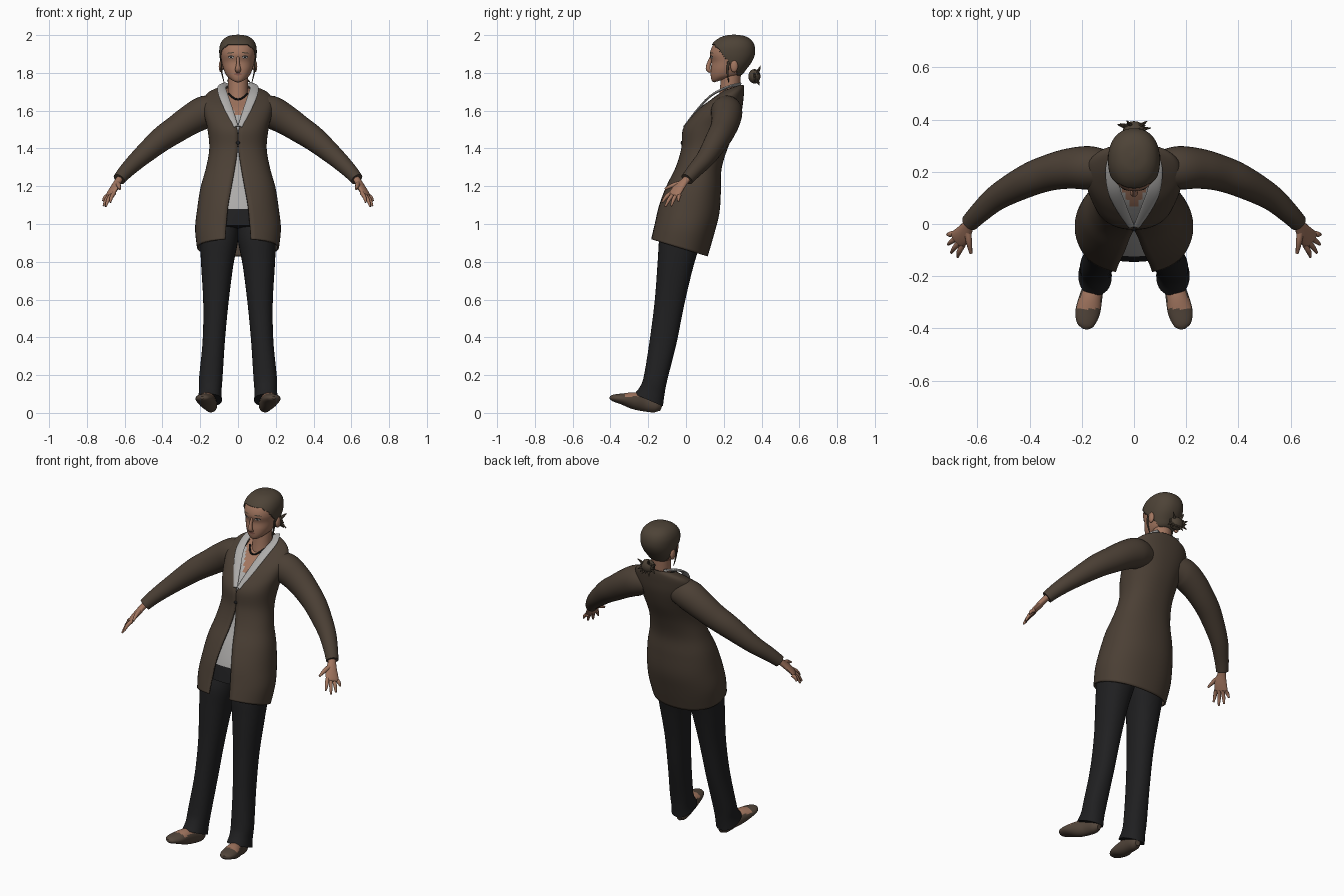
import bpy, bmesh, math, random
from mathutils import Vector
from mathutils.bvhtree import BVHTree

if "Cube" in bpy.data.objects:
    bpy.data.objects.remove(bpy.data.objects["Cube"], do_unlink=True)
random.seed(4)
made = []


def material(name, *rgb):
    m = bpy.data.materials.new(name)
    m.use_nodes = True
    m.diffuse_color = (*rgb, 1)
    m.node_tree.nodes["Principled BSDF"].inputs["Base Color"].default_value = (*rgb, 1)
    return m


BROWN = material("cardigan brown", .07, .05, .035)
BLACK = material("trouser black", .014, .014, .015)
GREY = material("blouse grey", .42, .41, .40)
SKIN = material("skin", .36, .18, .115)
HAIR = material("hair brown", .075, .056, .038)
SHOE = material("shoe brown", .085, .06, .043)
LIPS = material("lips", .24, .095, .07)
WHITE = material("eye white", .5, .47, .44)


def spline(keys, k):
    """Smooth interpolation through tuples of equal length."""
    out = []
    for i in range(len(keys) - 1):
        quad = [keys[min(max(i + d, 0), len(keys) - 1)] for d in (-1, 0, 1, 2)]
        for j in range(k):
            t = j / k
            out.append([b + t * ((c - a) + t * (2 * a - 5 * b + 4 * c - d + t * (3 * (b - c) + d - a))) / 2
                        for a, b, c, d in zip(*quad)])
    return out + [list(keys[-1])]


def finish(name, bm, mats, rule=None):
    bmesh.ops.recalc_face_normals(bm, faces=bm.faces)
    if rule:
        for f in bm.faces:
            f.material_index = rule(f.calc_center_median(), f.normal)
    me = bpy.data.meshes.new(name)
    bm.to_mesh(me)
    bm.free()
    for m in mats:
        me.materials.append(m)
    ob = bpy.data.objects.new(name, me)
    bpy.context.scene.collection.objects.link(ob)
    made.append(ob)
    return ob


def skin_rings(name, rings, mats, rule=None, side=1, closed=True, keep=None):
    bm = bmesh.new()
    rows = [[bm.verts.new((p[0] * side, p[1], p[2])) for p in r] for r in rings]
    n = len(rows[0])
    for a, b in zip(rows, rows[1:]):
        for j in range(n if closed else n - 1):
            k = (j + 1) % n
            bm.faces.new((a[j], a[k], b[k], b[j]))
    if closed:
        bm.faces.new(rows[0])
        bm.faces.new(rows[-1])
    if keep:
        bad = [f for f in bm.faces if not keep(f.calc_center_median())]
        bmesh.ops.delete(bm, geom=bad, context="FACES")
    return finish(name, bm, mats, rule)


def stack(keys, inset=0, n=48, k=6, open_front=False):
    """Rings from front y, front z, back y, back z, half width, gap or centre x."""
    rings, p = [], .9
    for yf, zf, yb, zb, rx, extra in spline(keys, k):
        gap, cx = (max(extra, .001), 0) if open_front else (0, extra)
        g = math.asin(min(.95, gap / rx) ** (1 / p))
        ring = []
        for j in range(n + 1 if open_front else n):
            t = g + (math.tau - 2 * g) * j / n
            sx, sy = (math.copysign(abs(v) ** p, v) for v in (math.sin(t), math.cos(t)))
            ring.append((cx + max(rx - inset, .002) * sx,
                         (yf + yb) / 2 - ((yb - yf) / 2 - inset) * sy,
                         (zf + zb) / 2 - (zb - zf) / 2 * sy - inset * .4))
        rings.append(ring)
    return rings


def tube(name, keys, mats, ref=(0, 0, 1), side=1, n=16, k=5, rule=None):
    """Tube through x, y, z, half width, half thickness; thickness lies along ref."""
    pts = spline(keys, k)
    rings = []
    for i, p in enumerate(pts):
        a, b = pts[max(i - 1, 0)], pts[min(i + 1, len(pts) - 1)]
        t = (Vector(b[:3]) - Vector(a[:3])).normalized()
        u = t.cross(Vector(ref)).normalized()
        v = u.cross(t)
        rings.append([Vector(p[:3]) + u * p[3] * math.cos(q) + v * p[4] * math.sin(q)
                      for q in (math.tau * j / n for j in range(n))])
    return skin_rings(name, rings, mats, rule, side)


def ball(name, loc, size, mat):
    bm = bmesh.new()
    bmesh.ops.create_uvsphere(bm, u_segments=20, v_segments=12, radius=1)
    for v in bm.verts:
        v.co = Vector(loc) + Vector(a * b for a, b in zip(v.co, size))
    return finish(name, bm, [mat])


# Cardigan, open at the front above and below the button
coat = [(-.185, .92, .11, .83, .212, .068), (-.165, 1.0, .145, .95, .222, .062),
        (-.14, 1.1, .172, 1.06, .211, .052), (-.1, 1.2, .18, 1.18, .194, .034),
        (-.05, 1.3, .183, 1.29, .165, .016), (-.02, 1.4, .215, 1.4, .147, .002),
        (-.012, 1.5, .262, 1.51, .157, .004), (.035, 1.57, .29, 1.6, .176, .04),
        (.085, 1.62, .3, 1.67, .18, .06), (.14, 1.66, .303, 1.715, .155, .072),
        (.19, 1.7, .3, 1.735, .085, .07)]
cardigan = skin_rings("cardigan", stack(coat, open_front=True), [BROWN], closed=False)
cloth = cardigan.modifiers.new("cloth", "SOLIDIFY")
cloth.thickness, cloth.offset = .01, 0
ball("cardigan_button", (0, -.022, 1.43), (.01, .006, .01), BLACK)


# Blouse with trouser waist below and bare neckline above
def torso_colour(c, normal):
    if c.z < 1.08:
        return 1
    return 2 if c.z > 1.57 and abs(c.x) < .7 * (c.z - 1.565) else 0


inner = [(*r[:5], 0) for r in coat[1:]]
skin_rings("blouse", stack(inner, .02, n=72, k=8), [GREY, BLACK, SKIN], torso_colour)

# Neck and necklace
tube("neck", [(0, .215, 1.62, .056, .05), (0, .23, 1.7, .052, .052), (0, .24, 1.81, .055, .052)],
     [SKIN], ref=(0, 1, 0), n=24)
tube("necklace", [(x, y, z, .005, .005) for x, y, z in
                  ((-.05, .185, 1.69), (-.025, .152, 1.668), (0, .142, 1.66),
                   (.025, .152, 1.668), (.05, .185, 1.69))], [BLACK], n=8)

leg = [(-.274, .1, -.122, .035, .064, .149), (-.243, .14, -.115, .09, .06, .147),
       (-.222, .2, -.1, .17, .062, .144), (-.19, .4, -.05, .37, .059, .128),
       (-.165, .6, -.01, .57, .067, .117), (-.15, .8, .035, .76, .085, .11),
       (-.14, .93, .07, .88, .099, .1), (-.11, 1.02, .1, 1.0, .095, .09)]
arm = [(.1, .21, 1.6, .07, .07), (.17, .215, 1.594, .083, .086), (.25, .212, 1.553, .077, .08),
       (.33, .195, 1.5, .069, .072), (.41, .165, 1.445, .063, .065), (.52, .105, 1.35, .05, .05),
       (.59, .045, 1.283, .04, .04), (.629, .005, 1.237, .034, .034)]
palm = [(.615, .02, 1.255, .02, .018), (.634, -.005, 1.228, .023, .017),
        (.655, -.04, 1.19, .035, .016), (.675, -.06, 1.16, .036, .012), (.68, -.066, 1.15, .03, .007)]
foot = [(.138, -.132, .026, .014, .016), (.142, -.16, .037, .032, .036),
        (.15, -.22, .053, .036, .045), (.165, -.28, .065, .044, .044),
        (.178, -.34, .074, .047, .029), (.186, -.385, .079, .033, .018), (.19, -.402, .081, .01, .007)]
finger_tips = [(.676, -.126, 1.115), (.7, -.11, 1.092), (.712, -.078, 1.095), (.715, -.04, 1.12)]
back_of_hand = (.58, -.34, .62)
collar = [(.06, .285, 1.74, .02, .007), (.086, .22, 1.725, .022, .007), (.077, .133, 1.68, .025, .006),
          (.05, .065, 1.61, .022, .006), (.01, -.01, 1.515, .012, .005)]

# Paired parts
for label, s in (("left", 1), ("right", -1)):
    skin_rings(label + "_trouser_leg", stack(leg, n=32), [BLACK], side=s)
    tube(label + "_shoe", foot, [SHOE, SKIN], side=s, n=32, k=8,
         rule=lambda c, n: int(n.z > .5 and c.y > -.325))
    tube(label + "_sleeve", arm, [BROWN], side=s, n=28)
    tube(label + "_palm", palm, [SKIN], ref=back_of_hand, side=s)
    for i, tip in enumerate(finger_tips):
        root = Vector((.655, -.08, 1.165)).lerp(Vector((.687, -.035, 1.152)), i / 3)
        bend = root.lerp(Vector(tip), .5) + Vector(back_of_hand) * .006
        tube(f"{label}_finger_{i + 1}", [(*root, .011, .011), (*bend, .01, .01), (*tip, .005, .005)],
             [SKIN], ref=back_of_hand, side=s, n=10)
    tube(label + "_thumb", [(.637, -.03, 1.215, .014, .013), (.632, -.07, 1.205, .012, .011),
                            (.625, -.112, 1.185, .006, .006)], [SKIN], ref=back_of_hand, side=s, n=10)
    tube(label + "_collar", collar, [GREY], ref=(0, -.6, .8), side=s)
    ball(label + "_ear", (s * .09, .255, 1.835), (.012, .02, .032), SKIN)
    tube(label + "_hair_wisp", [(.089, .225, 1.86, .007, .004), (.087, .22, 1.81, .006, .004),
                                (.074, .225, 1.75, .002, .002)], [HAIR], ref=(1, 0, 0), side=s, n=8)

# Head and hair cap
skull = [(.145, 1.752, .23, 1.775, .026, 0), (.132, 1.76, .262, 1.782, .045, 0),
         (.126, 1.785, .295, 1.792, .066, 0), (.126, 1.82, .318, 1.82, .081, 0),
         (.13, 1.86, .347, 1.86, .091, 0), (.121, 1.9, .363, 1.9, .097, 0),
         (.133, 1.94, .362, 1.94, .095, 0), (.16, 1.972, .345, 1.972, .08, 0),
         (.2, 1.993, .31, 1.993, .05, 0), (.245, 2.0, .265, 2.0, .008, 0)]
head = skin_rings("head", stack(skull, .005), [SKIN])
hair = skin_rings("hair", stack(skull, n=96, k=8), [HAIR],
                  keep=lambda c: c.y > .27 or c.z > 1.95 - 1.2 * max(0, c.y - .15))
lock = hair.modifiers.new("thickness", "SOLIDIFY")
lock.thickness, lock.offset = .004, 0

# Bun with loose ends
bun = Vector((0, .362, 1.782))
ball("hair_bun", bun, (.042, .032, .038), HAIR)
for i in range(16):
    a = math.tau * i / 16
    out = Vector((math.cos(a), random.uniform(-.1, .5), math.sin(a) * .7))
    mid = bun + out * .035
    end = bun + out * random.uniform(.05, .075) + Vector((0, 0, random.uniform(-.015, .015)))
    tube(f"bun_strand_{i + 1}", [(*bun, .012, .01), (*mid, .011, .008), (*end, .002, .002)],
         [HAIR], ref=(0, 1, .1), n=6, k=3)

# Face
tube("nose", [(0, .138, 1.89, .007, .008), (0, .122, 1.85, .009, .011), (0, .117, 1.82, .015, .012),
              (0, .132, 1.806, .012, .008)], [SKIN], ref=(0, 1, 0))
surface = BVHTree.FromPolygons([v.co for v in head.data.vertices],
                               [p.vertices[:] for p in head.data.polygons])


def face_plate(name, x, z, w, h, mat, lift=.002, tilt=0):
    """Thin ellipse laid on the face."""
    bm = bmesh.new()

    def lay(px, pz):
        hit = surface.ray_cast(Vector((px, -1, pz)), Vector((0, 1, 0)))[0]
        return bm.verts.new((px, hit.y - lift, pz))
    rim = [lay(x + w * math.cos(a), z + h * math.sin(a) + tilt * w * math.cos(a))
           for a in (math.tau * j / 20 for j in range(20))]
    mid = lay(x, z)
    for j in range(20):
        bm.faces.new((mid, rim[j], rim[(j + 1) % 20]))
    finish(name, bm, [mat])


for label, s in (("left", 1), ("right", -1)):
    face_plate(label + "_eyelash", s * .037, 1.884, .016, .008, BLACK)
    face_plate(label + "_eye", s * .037, 1.882, .013, .005, WHITE, .003)
    face_plate(label + "_iris", s * .037, 1.882, .005, .005, BLACK, .004)
    face_plate(label + "_eyebrow", s * .039, 1.906, .02, .003, HAIR, tilt=-.1 * s)
face_plate("lips", 0, 1.793, .022, .006, LIPS)

# Smooth shading with crisp hems
bpy.ops.object.select_all(action="DESELECT")
for ob in made:
    ob.select_set(True)
bpy.context.view_layer.objects.active = made[0]
bpy.ops.object.shade_smooth_by_angle(angle=math.radians(40))
